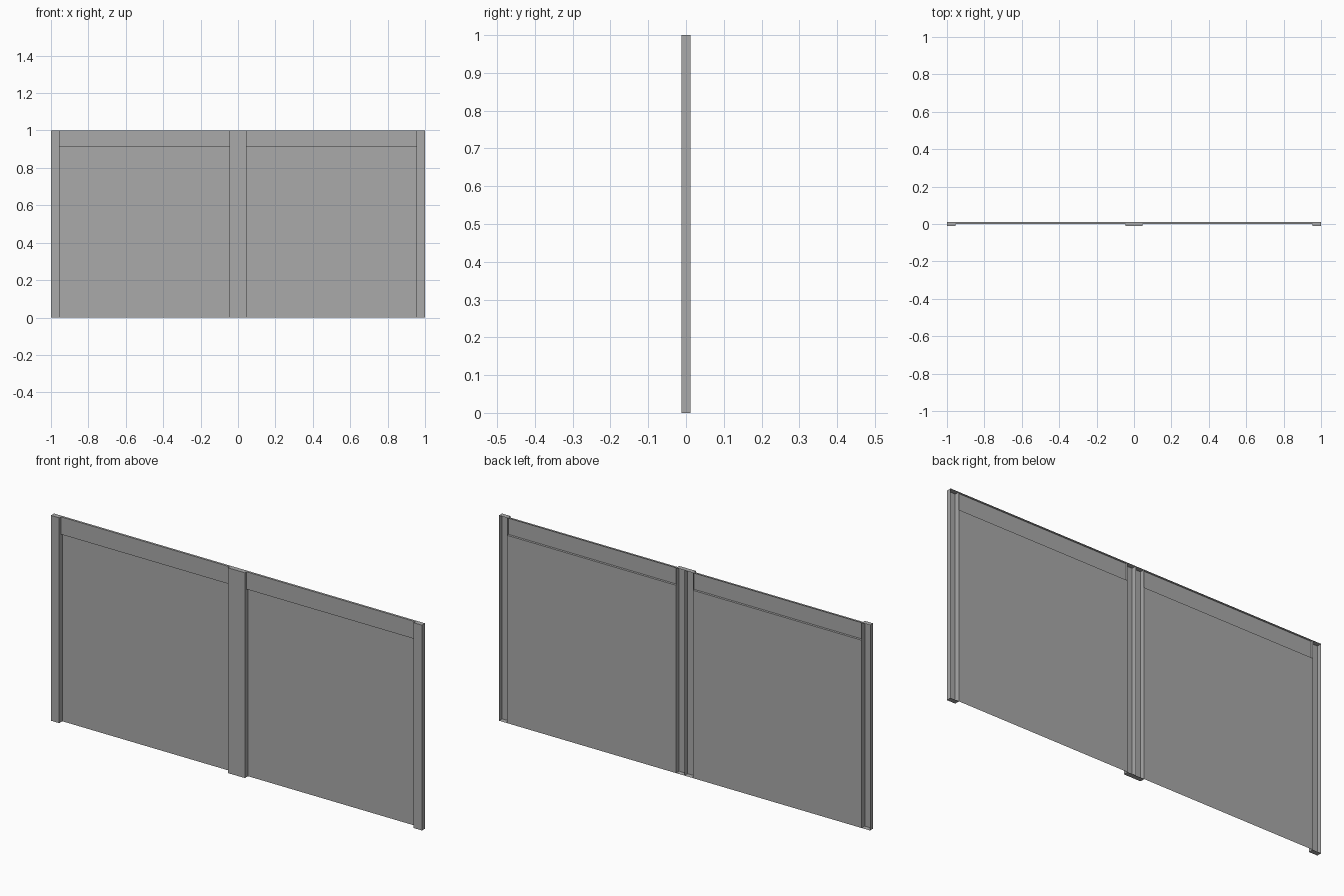
import bpy
import bmesh
from mathutils import Vector

old = bpy.data.objects.get("Cube")
if old:
    bpy.data.objects.remove(old, do_unlink=True)

grey = bpy.data.materials.new("plain grey")
grey.use_nodes = True
grey.diffuse_color = (0.4, 0.4, 0.4, 1)
grey.node_tree.nodes["Principled BSDF"].inputs["Base Color"].default_value = (0.4, 0.4, 0.4, 1)

FRONT, RAIL, BACK = -0.012, 0.001, 0.012   # depths of post face, rail face and panel
POST, RAIL_Z, HEIGHT = 0.045, 0.915, 1.0


def shell(name, x, y, z, open_sides):
    """Sheet box between the given ranges, with the faces on open_sides removed."""
    bm = bmesh.new()
    bmesh.ops.create_cube(bm, size=1)
    bm.normal_update()
    gone = [f for f in bm.faces if any(f.normal.dot(Vector(d)) > 0.9 for d in open_sides)]
    bmesh.ops.delete(bm, geom=gone, context='FACES')
    for v in bm.verts:
        v.co = [r[0] if c < 0 else r[1] for c, r in zip(v.co, (x, y, z))]
    mesh = bpy.data.meshes.new(name)
    bm.to_mesh(mesh)
    bm.free()
    mesh.materials.append(grey)
    bpy.context.collection.objects.link(bpy.data.objects.new(name, mesh))


X, Y, Z = Vector((1, 0, 0)), Vector((0, 1, 0)), Vector((0, 0, 1))
full = (0, HEIGHT)

# Posts: channels open at the back, closed at top and bottom
shell("right_post", (-1, -1 + POST), (FRONT, BACK), full, [Y])
shell("left_post", (1 - POST, 1), (FRONT, BACK), full, [Y])
shell("centre_post", (-POST, POST), (FRONT, BACK), full, [Y])

# Web inside the middle post where the two bays meet
shell("centre_web", (0, 0), (FRONT, BACK), full, [X, Y, -Y, Z, -Z])

# Each bay: a shallow top rail over a flat panel
for side, x in (("right", (-1 + POST, -POST)), ("left", (POST, 1 - POST))):
    shell(side + "_rail", x, (RAIL, BACK), (RAIL_Z, HEIGHT), [X, -X, Y])
    shell(side + "_panel", x, (BACK, BACK), (0, RAIL_Z), [X, -X, Y, Z, -Z])
